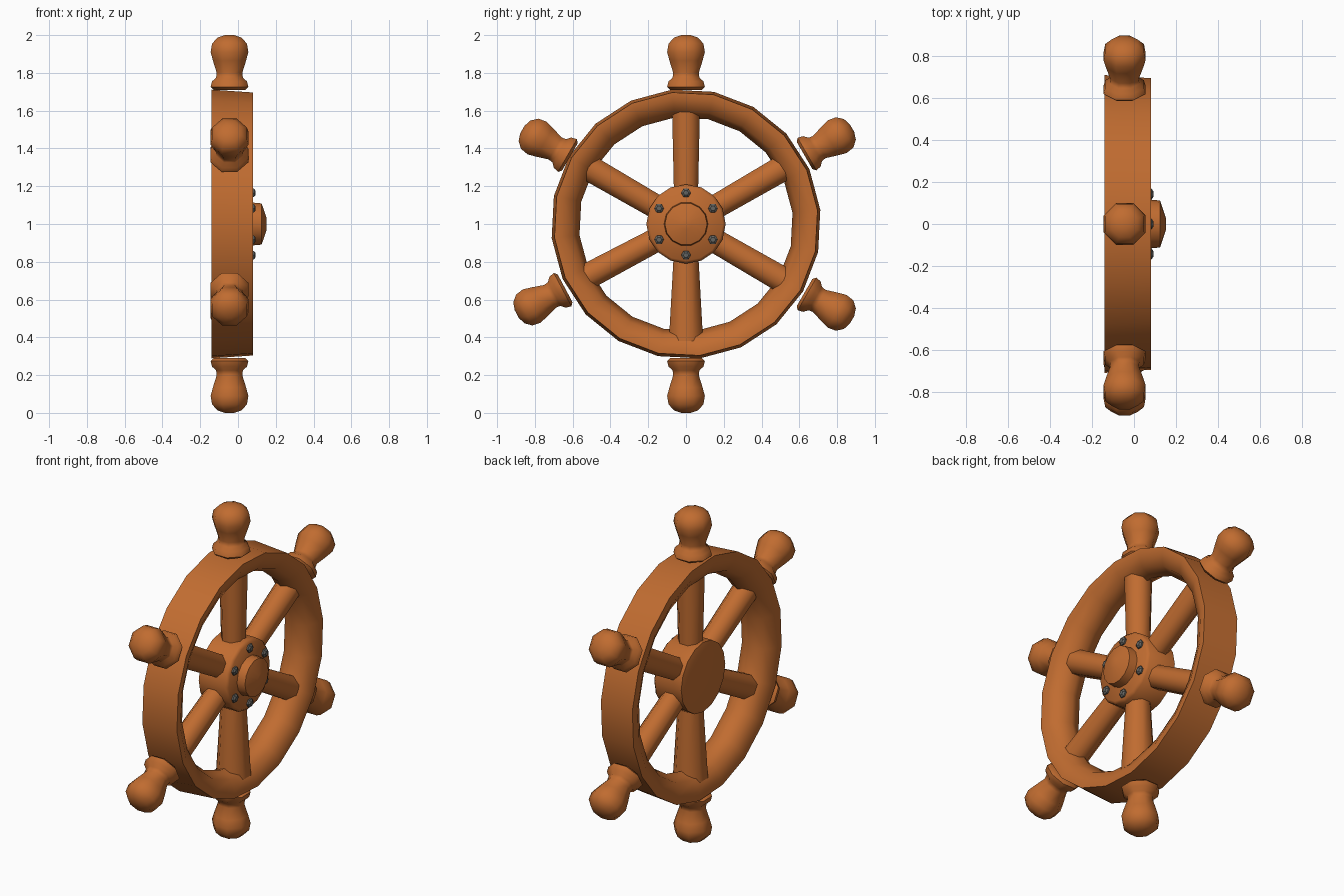
import bpy
import bmesh
from math import cos, sin, pi, radians
from mathutils import Vector

old = bpy.data.objects.get("Cube")
if old:
    bpy.data.objects.remove(old, do_unlink=True)


def material(name, rgb):
    m = bpy.data.materials.new(name)
    m.use_nodes = True
    m.diffuse_color = (*rgb, 1)
    m.node_tree.nodes["Principled BSDF"].inputs["Base Color"].default_value = (*rgb, 1)
    return m


wood = material("warm wood", (0.53, 0.15, 0.03))
iron = material("iron grey", (0.13, 0.13, 0.12))


def lathe(name, profile, sides, origin, axis, mat, closed=False, turn=0.0, angle=50):
    """Spin (radius, height) points about an axis; open profiles get end caps."""
    bm = bmesh.new()
    rings = []
    for r, h in profile:
        rings.append([bm.verts.new((r * cos(turn + 2 * pi * i / sides),
                                    r * sin(turn + 2 * pi * i / sides), h))
                      for i in range(sides)])
    pairs = list(zip(rings, rings[1:]))
    if closed:
        pairs.append((rings[-1], rings[0]))
    else:
        bm.faces.new(rings[0])
        bm.faces.new(rings[-1])
    for a, b in pairs:
        for i in range(sides):
            j = (i + 1) % sides
            bm.faces.new((a[i], a[j], b[j], b[i]))
    bmesh.ops.recalc_face_normals(bm, faces=bm.faces)
    mesh = bpy.data.meshes.new(name)
    bm.to_mesh(mesh)
    bm.free()
    mesh.materials.append(mat)
    ob = bpy.data.objects.new(name, mesh)
    bpy.context.collection.objects.link(ob)
    ob.location = origin
    ob.rotation_mode = 'QUATERNION'
    ob.rotation_quaternion = Vector(axis).to_track_quat('Z', 'Y')
    bpy.ops.object.select_all(action='DESELECT')
    ob.select_set(True)
    bpy.context.view_layer.objects.active = ob
    bpy.ops.object.shade_smooth_by_angle(angle=radians(angle))
    return ob


CENTRE = Vector((0, 0, 1))
X = (1, 0, 0)

# Rim: flat outer band, rounded inner side
rim = [(0.715, -0.14), (0.70, 0.08), (0.665, 0.08), (0.60, 0.045),
       (0.567, -0.03), (0.60, -0.105), (0.665, -0.14)]
lathe("rim", rim, 20, CENTRE, X, wood, closed=True, turn=radians(6))

# Hub drum and domed boss
hub = [(0.17, -0.125), (0.21, -0.115), (0.21, 0.06), (0.195, 0.075)]
lathe("hub", hub, 16, CENTRE, X, wood)
boss = [(0.118, 0.06), (0.112, 0.125), (0.03, 0.152)]
lathe("hub_boss", boss, 14, CENTRE, X, wood)

# Spokes and turned handles, each with its angle, handle start and outer spoke radius
handle = [(0.09, 0), (0.108, 0.015), (0.1, 0.045), (0.077, 0.065), (0.073, 0.09),
          (0.095, 0.155), (0.108, 0.2), (0.1, 0.245), (0.068, 0.277), (0.025, 0.29)]
arms = [(90, 0.71, 0.08), (30, 0.725, 0.075), (150, 0.71, 0.075),
        (208, 0.725, 0.075), (-30, 0.725, 0.075), (270, 0.71, 0.098)]
for n, (deg, start, width) in enumerate(arms):
    d = Vector((0, cos(radians(deg)), sin(radians(deg))))
    lathe(f"spoke_{n + 1}", [(0.068, 0.12), (width, 0.62)], 8,
          CENTRE + Vector((-0.03, 0, 0)), d, wood, turn=pi / 8)
    lathe(f"handle_{n + 1}", handle, 8,
          CENTRE + Vector((-0.045, 0, 0)) + d * start, d, wood, turn=pi / 8)

# Bolts around the hub face
bolt = [(0.026, 0), (0.026, 0.014), (0.014, 0.022)]
for n in range(6):
    a = radians(90 + 60 * n)
    lathe(f"bolt_{n + 1}", bolt, 6, CENTRE + Vector((0.07, 0.165 * cos(a), 0.165 * sin(a))),
          X, iron, angle=30)
